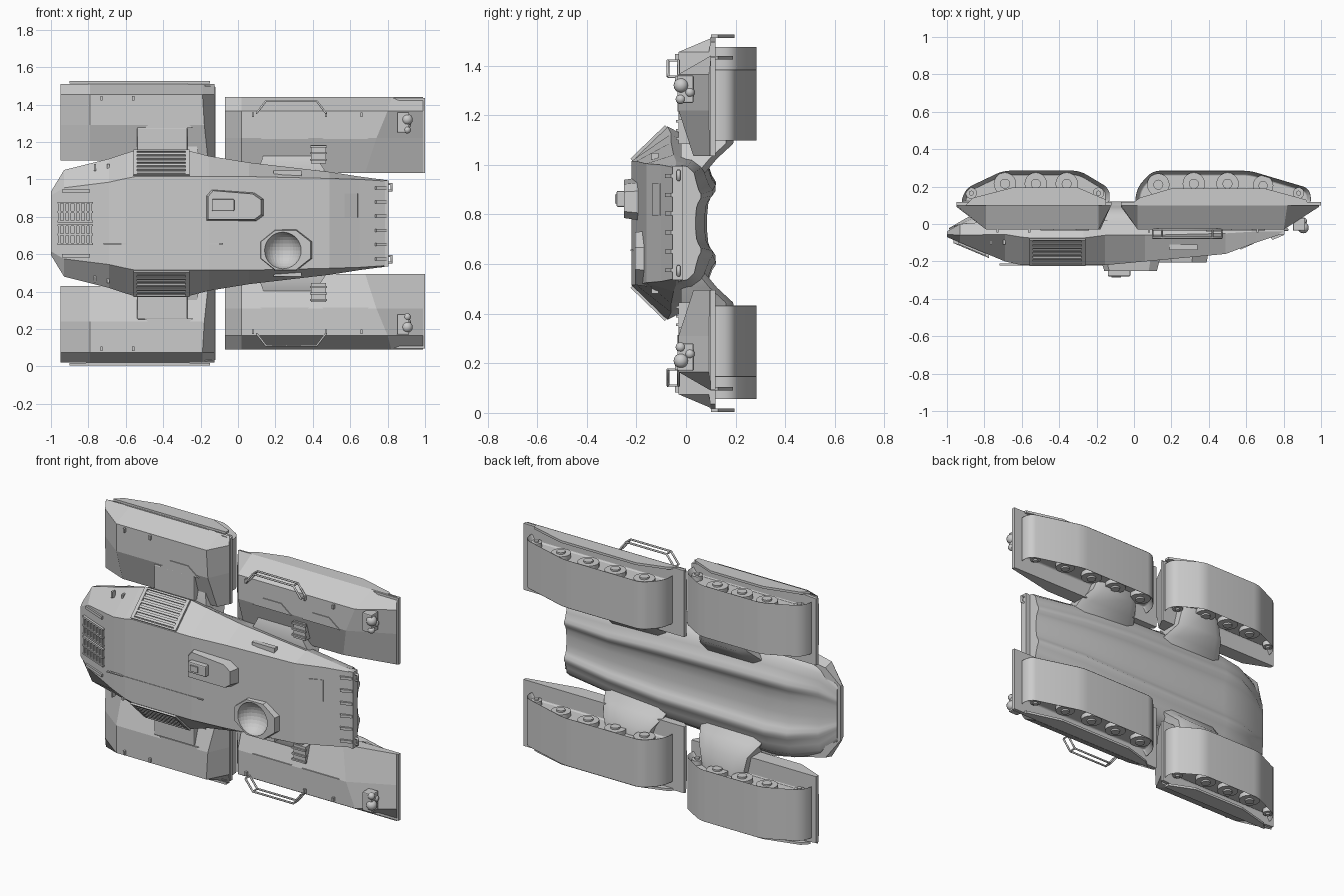
import bpy, bmesh, math

if "Cube" in bpy.data.objects:
    bpy.data.objects.remove(bpy.data.objects["Cube"])

ZC = 0.765  # lateral mid-plane of the vehicle, which lies with its roof towards -y


def finish(name, bm, mirror=False, bevel=0):
    bmesh.ops.recalc_face_normals(bm, faces=bm.faces)
    me = bpy.data.meshes.new(name)
    bm.to_mesh(me)
    bm.free()
    ob = bpy.data.objects.new(name, me)
    ob.location.z = ZC
    bpy.context.collection.objects.link(ob)
    if bevel:
        b = ob.modifiers.new("bevel", 'BEVEL')
        b.width, b.segments, b.angle_limit = bevel, 2, math.radians(50)
    if mirror:
        m = ob.modifiers.new("mirror", 'MIRROR')
        m.use_axis = (False, False, True)
        m.use_mirror_merge = False
    return ob


def loft_bm(rings):
    bm = bmesh.new()
    vs = [[bm.verts.new(p) for p in r] for r in rings]
    n = len(rings[0])
    for a, b in zip(vs, vs[1:]):
        for i in range(n):
            j = (i + 1) % n
            bm.faces.new((a[i], a[j], b[j], b[i]))
    bm.faces.new(vs[0])
    bm.faces.new(vs[-1])
    return bm


def loft(name, rings, **k):
    return finish(name, loft_bm(rings), **k)


def side_prism(name, pts, w0, w1, **k):      # (x, y) outline across the width
    return loft(name, [[(x, y, w) for x, y in pts] for w in (w0, w1)], **k)


def top_prism(name, pts, y0, y1, taper=1, **k):   # (x, w) outline through the height
    cx = sum(p[0] for p in pts) / len(pts)
    cw = sum(p[1] for p in pts) / len(pts)
    return loft(name, [[(x, y0, w) for x, w in pts],
                       [(cx + (x - cx) * taper, y1, cw + (w - cw) * taper) for x, w in pts]], **k)


def box(name, x0, x1, y0, y1, w0, w1, **k):
    return side_prism(name, [(x0, y0), (x1, y0), (x1, y1), (x0, y1)], w0, w1, **k)


def cylinder(name, x, y, w, r, depth, mirror=True, seg=20):
    c = [(x + r * math.cos(2 * math.pi * i / seg), y + r * math.sin(2 * math.pi * i / seg)) for i in range(seg)]
    return side_prism(name, c, w - depth / 2, w + depth / 2, mirror=mirror)


def tube(name, pts, r=0.006):
    cu = bpy.data.curves.new(name, 'CURVE')
    cu.dimensions, cu.bevel_depth, cu.bevel_resolution = '3D', r, 1
    cu.use_fill_caps = True
    for s in (1, -1):
        sp = cu.splines.new('POLY')
        sp.points.add(len(pts) - 1)
        for p, (x, y, w) in zip(sp.points, pts):
            p.co = (x, y, s * w, 1)
    ob = bpy.data.objects.new(name, cu)
    ob.location.z = ZC
    bpy.context.collection.objects.link(ob)


def sym(x, half):
    return [(x, y, w) for w, y in half] + [(x, y, -w) for w, y in reversed(half)]


# Faceted upper hull: x, roof half width / y, shoulder half width / y, lower half width / y
HULL = [(-1, .15, -.07, .17, -.055, .165, -.04), (-.93, .19, -.1, .285, -.06, .27, 0),
        (-.69, .22, -.2, .345, -.055, .32, .02), (-.6, .24, -.22, .375, -.07, .34, .02),
        (-.55, .25, -.22, .39, -.075, .34, .02), (-.27, .25, -.22, .39, -.075, .34, .02),
        (-.155, .25, -.22, .36, -.06, .32, .02), (.06, .25, -.2, .325, -.06, .3, .02),
        (.49, .24, -.16, .275, -.05, .25, .02), (.65, .235, -.1, .25, -.04, .24, 0),
        (.8, .225, -.05, .23, -.04, .23, -.02)]
hull = loft("upper_hull", [sym(x, [(a, b), (c, d), (e, f)]) for x, a, b, c, d, e, f in HULL])

# Softly ribbed belly: x, half width, depth factor
BELLY = [(-.99, .165, .05), (-.9, .27, .4), (-.74, .32, .88), (-.6, .335, 1), (.1, .31, 1),
         (.45, .265, .92), (.77, .235, .6)]
RIB = [(1, 0), (.97, .06), (.86, .105), (.7, .12), (.57, .135), (.5, .15), (.42, .149), (.35, .132), (.26, .12), (.1, .115)]
loft("ribbed_belly", [sym(x, [(wo * f, -.03 + k * d) for f, d in RIB]) for x, wo, k in BELLY])

# Round dish in the roof with an octagonal collar
bm = bmesh.new()
bmesh.ops.create_uvsphere(bm, u_segments=32, v_segments=16, radius=.1)
cut = finish("dish_cutter", bm)
cut.location = (.24, -.225, .62)
cut.hide_render = True
cut.hide_viewport = True
cut.display_type = 'WIRE'
oct_pts = [(.255 + .155 * math.cos(math.pi * (i + .5) / 4), -.143 + .123 * math.sin(math.pi * (i + .5) / 4)) for i in range(8)]
collar = top_prism("dish_collar", oct_pts, -.15, -.205, taper=.93)
for ob in (hull, collar):
    m = ob.modifiers.new("dish", 'BOOLEAN')
    m.object, m.solver = cut, 'EXACT'

# Sensor housing on the roof
top_prism("sensor_housing", [(-.18, .01), (.1, .01), (.14, .04), (.14, .13), (.09, .165), (-.15, .185), (-.18, .15)],
          -.18, -.25, taper=.88)
box("sensor_head", -.14, -.02, -.28, -.22, .065, .13, bevel=.006)
box("sensor_window", -.12, -.07, -.287, -.27, .08, .115)


# Nose grilles and lamp strips following the sloped bow
def nose_y(x):
    return -.07 - (x + 1) * .42


def nose_bar(name, x0, x1, w0, w1, t):
    side_prism(name, [(x0, nose_y(x0) + .02), (x1, nose_y(x1) + .02),
                      (x1, nose_y(x1) - t), (x0, nose_y(x0) - t)], w0, w1, mirror=True)


for w0, w1 in ((.005, .015), (.105, .115)):
    nose_bar("grille_frame", -.965, -.775, w0, w1, .016)
for i in range(7):
    x = -.962 + i * .028
    nose_bar("grille_bar", x, x + .014, .012, .108, .013)
nose_bar("grille_spine", -.965, -.775, .055, .065, .018)
nose_bar("lamp_strip", -.94, -.79, .165, .182, .012)


# Sloped side intakes with slats
def shoulder(t, out=0):
    return (.25 + .14 * t + .73 * out, -.22 + .145 * t - .69 * out)


def shoulder_bar(name, x0, x1, t0, t1, out):
    sec = [shoulder(t0, -.01), shoulder(t1, -.01), shoulder(t1, out), shoulder(t0, out)]
    loft(name, [[(x, y, w) for w, y in sec] for x in (x0, x1)], mirror=True)


for i in range(6):
    shoulder_bar("intake_slat", -.54, -.28, .1 + i * .14, .17 + i * .14, .008)
for x in (-.56, -.28):
    shoulder_bar("intake_side", x, x + .02, .04, .95, .01)
shoulder_bar("intake_edge", -.56, -.26, .02, .07, .01)
shoulder_bar("intake_edge", -.56, -.26, .93, .98, .01)

# Tail gate, rungs, hooks and small hull fittings
box("tail_gate", .775, .805, -.055, -.012, -.23, .23)
for i in range(6):
    w = -.19 + i * .076
    side_prism("tail_rung", [(.72, -.055), (.8, -.02), (.8, -.06), (.74, -.085)], w - .008, w + .008)
tube("tow_hook", [(.77, -.03, .175), (.82, -.03, .175), (.82, -.03, .21), (.77, -.03, .21)], .008)
side_prism("rear_vent", [(.56, -.1), (.66, -.07), (.64, -.105), (.57, -.137)], .03, .16)
box("side_box", .19, .34, -.14, -.11, .2, .283, mirror=True)
box("roof_seam", -.72, -.08, -.223, -.21, -.112, -.106)
for x in (-.77, -.7):
    box("bow_stud", x, x + .012, -.11, -.085, .28, .318, mirror=True)


# Four track pods: fender shell, flange, skirt, track, wheels
def pod(tag, section, ends, front, back, flange, skirt, skirt_w, track, tw, wheels):
    def ring(xs, k):
        return [(x, .1 + (y - .1) * k, w) for x, (w, y) in zip(xs, section)]
    loft(tag + "_fender", [ring([ends[0]] * 5, .06), ring([front] * 5, 1), ring(back, 1), ring([ends[1]] * 5, .06)],
         mirror=True)
    top_prism(tag + "_flange", flange, .098, .118, mirror=True)
    side_prism(tag + "_skirt", skirt, skirt_w, skirt_w + .014, mirror=True)
    bm = loft_bm([[(x, y, w) for x, y in track] for w in tw])
    bmesh.ops.recalc_face_normals(bm, faces=bm.faces)
    rows = [e for e in bm.edges if abs(e.verts[0].co.z - e.verts[1].co.z) > .1]
    bmesh.ops.bevel(bm, geom=rows, offset=.035, segments=4, profile=.5, affect='EDGES')
    bm.normal_update()
    for f in [f for f in bm.faces if abs(f.normal.z) > .9]:
        bmesh.ops.inset_region(bm, faces=[f], thickness=.022, depth=-.04)
    finish(tag + "_track", bm, mirror=True, bevel=.01)
    mid, width = sum(tw) / 2, tw[1] - tw[0]
    for x, y, r in wheels:
        cylinder(tag + "_wheel", x, y, mid, r, width - .025)
        cylinder(tag + "_hub", x, y, mid, r * .45, width - .005, seg=12)


pod("front", [(.745, .1), (.69, -.03), (.525, -.03), (.335, .03), (.335, .1)], (-.95, -.125), -.79,
    [-.19, -.19, -.18, -.16, -.15],
    [(-.95, .335), (-.12, .335), (-.12, .73), (-.3, .75), (-.75, .75), (-.95, .735)],
    [(-.9, .1), (-.86, .14), (-.65, .195), (-.3, .195), (-.15, .13), (-.15, .1)], .747,
    [(-.93, .1), (-.9, .19), (-.7, .285), (-.29, .285), (-.13, .19), (-.13, .1)], (.4, .71),
    [(-.87, .165, .03), (-.69, .215, .06), (-.525, .215, .06), (-.36, .215, .06), (-.19, .165, .03)])
pod("rear", [(.675, .1), (.6, -.03), (.455, -.03), (.27, .03), (.27, .1)], (-.07, .99), .02,
    [.82, .8, .74, .68, .68],
    [(-.07, .27), (1, .27), (1, .67), (-.07, .67)],
    [(-.02, .1), (.03, .14), (.2, .19), (.7, .19), (.92, .13), (.93, .1)], .66,
    [(0, .1), (.02, .2), (.1, .285), (.62, .285), (.94, .19), (.95, .1)], (.33, .622),
    [(.13, .21, .06), (.32, .215, .06), (.5, .215, .06), (.69, .205, .055), (.88, .165, .03)])

# Suspension arms from belly to tracks
for tag, x, wo in (("front_arm", -.36, .46), ("rear_arm", .28, .4)):
    def arm(w, sx, y0, y1):
        c = .03
        return [(x - sx, y0, w), (x + sx, y0, w), (x + sx, y1 - c, w), (x + sx - 2 * c, y1, w),
                (x - sx + 2 * c, y1, w), (x - sx, y1 - c, w)]
    loft(tag, [arm(.2, .22, -.02, .075), arm(.26, .2, -.02, .125), arm(.32, .16, -.02, .19), arm(wo, .13, .02, .2)],
         mirror=True)

# Fender fittings
box("fender_bridge", -.54, -.27, -.03, .09, .36, .515, mirror=True, bevel=.008)
box("fender_step", .39, .47, -.03, .05, .32, .42, mirror=True)
for w in (.335, .37, .405):
    box("fender_rung", .385, .475, -.04, -.025, w, w + .01, mirror=True)
for x, w in ((-.73, .67), (-.56, .67), (.08, .58), (.47, .58), (.66, .58)):
    box("fender_hook", x - .006, x + .006, -.045, -.02, w - .012, w + .012, mirror=True)
for x0, x1, w in ((.12, .38, .45), (.45, .7, .45), (-.5, -.24, .51)):
    top_prism("fender_panel", [(x0, w), (x1, w), (x1 - .07, w + .055), (x0 + .07, w + .055)], -.035, -.02, mirror=True)

# Guard rails: two bent bars joined by short links
rail = [(.1, .59), (.15, .655), (.42, .655), (.47, .59)]
for y in (-.03, -.073):
    tube("guard_rail", [(x, y, w) for x, w in rail])
for x, w in rail:
    tube("guard_rail_link", [(x, -.03, w), (x, -.073, w)], .005)

# Tail lamps
box("lamp_bracket", .85, .915, -.035, .03, .485, .595, mirror=True, bevel=.005)
for y, w, r in ((-.02, .555, .03), (-.022, .5, .02), (.015, .527, .02)):
    bm = bmesh.new()
    bmesh.ops.create_uvsphere(bm, u_segments=14, v_segments=8, radius=r)
    bmesh.ops.translate(bm, verts=bm.verts, vec=(.905, y, w))
    finish("tail_lamp", bm, mirror=True)

# Smooth shading with creases on the rounded parts only
for ob in bpy.context.scene.objects:
    if ob.type == 'MESH' and any(k in ob.name for k in ("belly", "track", "wheel", "hub", "arm", "tail_lamp")):
        ob.select_set(True)
        bpy.context.view_layer.objects.active = ob
bpy.ops.object.shade_smooth_by_angle(angle=math.radians(40))
